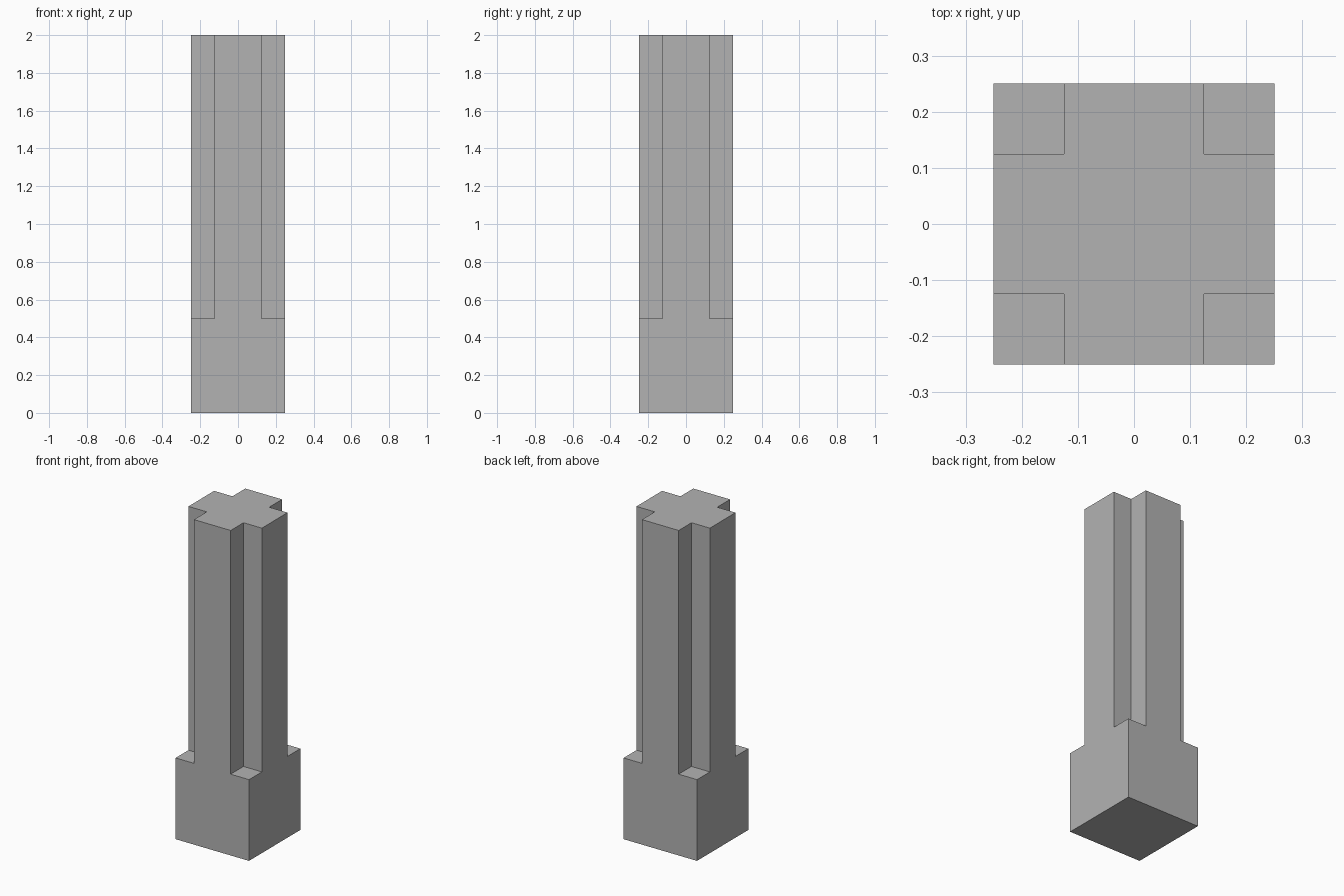
import bpy
import bmesh
import math

cube = bpy.data.objects.get("Cube")
if cube:
    bpy.data.objects.remove(cube, do_unlink=True)

HALF = 0.25       # half width of the square base
ARM = 0.125       # half width of each arm of the cross
BASE_TOP = 0.5
TOP = 2.0

stone = bpy.data.materials.new("grey stone")
stone.use_nodes = True
colour = (0.45, 0.45, 0.45, 1)
stone.diffuse_color = colour
stone.node_tree.nodes["Principled BSDF"].inputs["Base Color"].default_value = colour


def raise_faces(bm, faces, height):
    """Extrude faces straight up and return the new top faces."""
    geom = bmesh.ops.extrude_face_region(bm, geom=faces)["geom"]
    verts = [g for g in geom if isinstance(g, bmesh.types.BMVert)]
    bmesh.ops.translate(bm, verts=verts, vec=(0, 0, height))
    return [g for g in geom if isinstance(g, bmesh.types.BMFace)]


# Footprint: three by three cells, with the inner lines at the arm width
bm = bmesh.new()
bmesh.ops.create_grid(bm, x_segments=3, y_segments=3, size=HALF)
for v in bm.verts:
    for axis in (0, 1):
        if abs(v.co[axis]) < HALF * 0.9:
            v.co[axis] = math.copysign(ARM, v.co[axis])

# Square base, then the cross-shaped shaft from all but the corner cells
cells = raise_faces(bm, bm.faces[:], BASE_TOP)
cross = [f for f in cells
         if min(abs(c) for c in f.calc_center_median().xy) < ARM / 2]
raise_faces(bm, cross, TOP - BASE_TOP)

# Merge flat areas into single faces
bmesh.ops.recalc_face_normals(bm, faces=bm.faces[:])
bmesh.ops.dissolve_limit(bm, angle_limit=math.radians(1),
                         verts=bm.verts[:], edges=bm.edges[:])

mesh = bpy.data.meshes.new("cross_pillar")
bm.to_mesh(mesh)
bm.free()
mesh.materials.append(stone)
pillar = bpy.data.objects.new("cross_pillar", mesh)
bpy.context.collection.objects.link(pillar)
